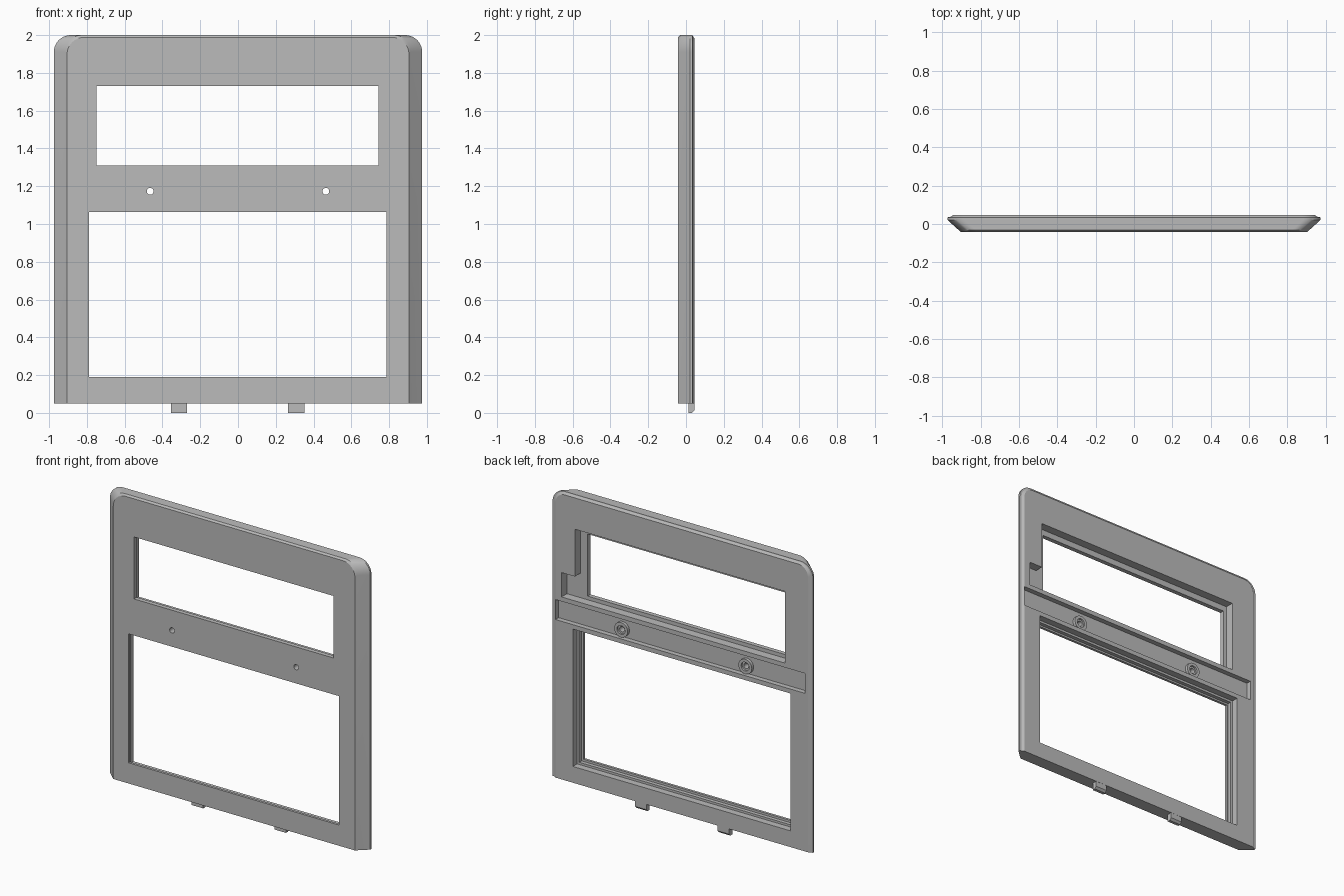
import bpy, bmesh
from math import sin, cos, pi, radians
from mathutils import Matrix

if "Cube" in bpy.data.objects:
    bpy.data.objects.remove(bpy.data.objects["Cube"], do_unlink=True)

grey = bpy.data.materials.new("plain grey")
grey.use_nodes = True
colour = (0.5, 0.5, 0.5, 1)
grey.diffuse_color = colour
grey.node_tree.nodes["Principled BSDF"].inputs["Base Color"].default_value = colour


def finish(name, bm):
    bmesh.ops.recalc_face_normals(bm, faces=bm.faces)
    mesh = bpy.data.meshes.new(name)
    bm.to_mesh(mesh)
    bm.free()
    mesh.materials.append(grey)
    ob = bpy.data.objects.new(name, mesh)
    bpy.context.collection.objects.link(ob)
    return ob


def prism(name, loops):
    """Skin a row of equal-length point loops and cap both ends."""
    bm = bmesh.new()
    rings = [[bm.verts.new(p) for p in loop] for loop in loops]
    n = len(rings[0])
    for a, b in zip(rings, rings[1:]):
        for i in range(n):
            j = (i + 1) % n
            bm.faces.new((a[i], a[j], b[j], b[i]))
    bm.faces.new(rings[0])
    bm.faces.new(rings[-1])
    return finish(name, bm)


def box(name, x0, x1, y0, y1, z0, z1):
    return prism(name, [[(x0, y, z0), (x1, y, z0), (x1, y, z1), (x0, y, z1)]
                        for y in (y0, y1)])


def rod(name, x, z, r, y0, y1):
    bm = bmesh.new()
    place = Matrix.Translation((x, (y0 + y1) / 2, z)) @ Matrix.Rotation(pi / 2, 4, "X")
    bmesh.ops.create_cone(bm, cap_ends=True, segments=32, radius1=r, radius2=r,
                          depth=y1 - y0, matrix=place)
    return finish(name, bm)


def combine(target, tool, operation="DIFFERENCE"):
    mod = target.modifiers.new("combine", "BOOLEAN")
    mod.operation, mod.object, mod.solver = operation, tool, "EXACT"
    bpy.context.view_layer.objects.active = target
    bpy.ops.object.modifier_apply(modifier=mod.name)
    bpy.data.objects.remove(tool, do_unlink=True)


def outline(y, half, top, r, steps=10):
    """Upright outline with a square foot and rounded top corners."""
    pts = [(-half, y, 0.05), (half, y, 0.05)]
    for side in (1, -1):
        arc = [i * pi / 2 / steps for i in range(steps + 1)]
        for a in arc if side == 1 else reversed(arc):
            pts.append((side * (half - r + r * cos(a)), y, top - r + r * sin(a)))
    return pts


# Panel body: slanted sides, thin rim and stepped back
FRONT, BACK = -0.042, 0.046
panel = prism("panel_frame", [
    outline(FRONT, 0.905, 1.988, 0.09),
    outline(-0.032, 0.915, 2.0, 0.09),
    outline(0.022, 0.975, 2.0, 0.09),
    outline(0.035, 0.975, 2.0, 0.09),
    outline(0.036, 0.96, 1.995, 0.08),
    outline(BACK, 0.945, 1.982, 0.07)])

# Windows with wider rebates behind, side notch and rear channel
OUT = 0.1
for cut in [
    (-0.75, 0.745, -OUT, OUT, 1.31, 1.73),
    (-0.775, 0.80, -0.012, OUT, 1.285, 1.77),
    (0.78, 0.90, -0.012, OUT, 1.285, 1.45),
    (-0.79, 0.785, -OUT, OUT, 0.19, 1.063),
    (-0.80, 0.80, -0.025, OUT, 0.175, 1.075),
    (-0.815, 0.815, 0.0, OUT, 0.16, 1.09),
    (-0.925, 0.945, 0.012, OUT, 1.12, 1.255),
]:
    combine(panel, box("cutter", *cut))

# Screw bosses in the channel, drilled through
for x in (-0.465, 0.465):
    combine(panel, rod("boss", x, 1.173, 0.05, 0.0, 0.032), "UNION")
    combine(panel, rod("cutter", x, 1.173, 0.03, 0.02, OUT))
    combine(panel, rod("cutter", x, 1.173, 0.018, -OUT, OUT))

# Bottom locating tabs with a chamfered rear edge
for name, x in (("right_tab", -0.312), ("left_tab", 0.308)):
    profile = [(0.012, 0.0), (0.032, 0.0), (0.045, 0.014), (0.045, 0.06), (0.012, 0.06)]
    prism(name, [[(px, y, z) for y, z in profile] for px in (x - 0.043, x + 0.043)])

# Smooth corner arcs, crisp edges
for ob in bpy.context.collection.objects:
    ob.select_set(ob.type == "MESH" and ob.data.materials[:1] == [grey])
bpy.context.view_layer.objects.active = panel
bpy.ops.object.shade_smooth_by_angle(angle=radians(25))
